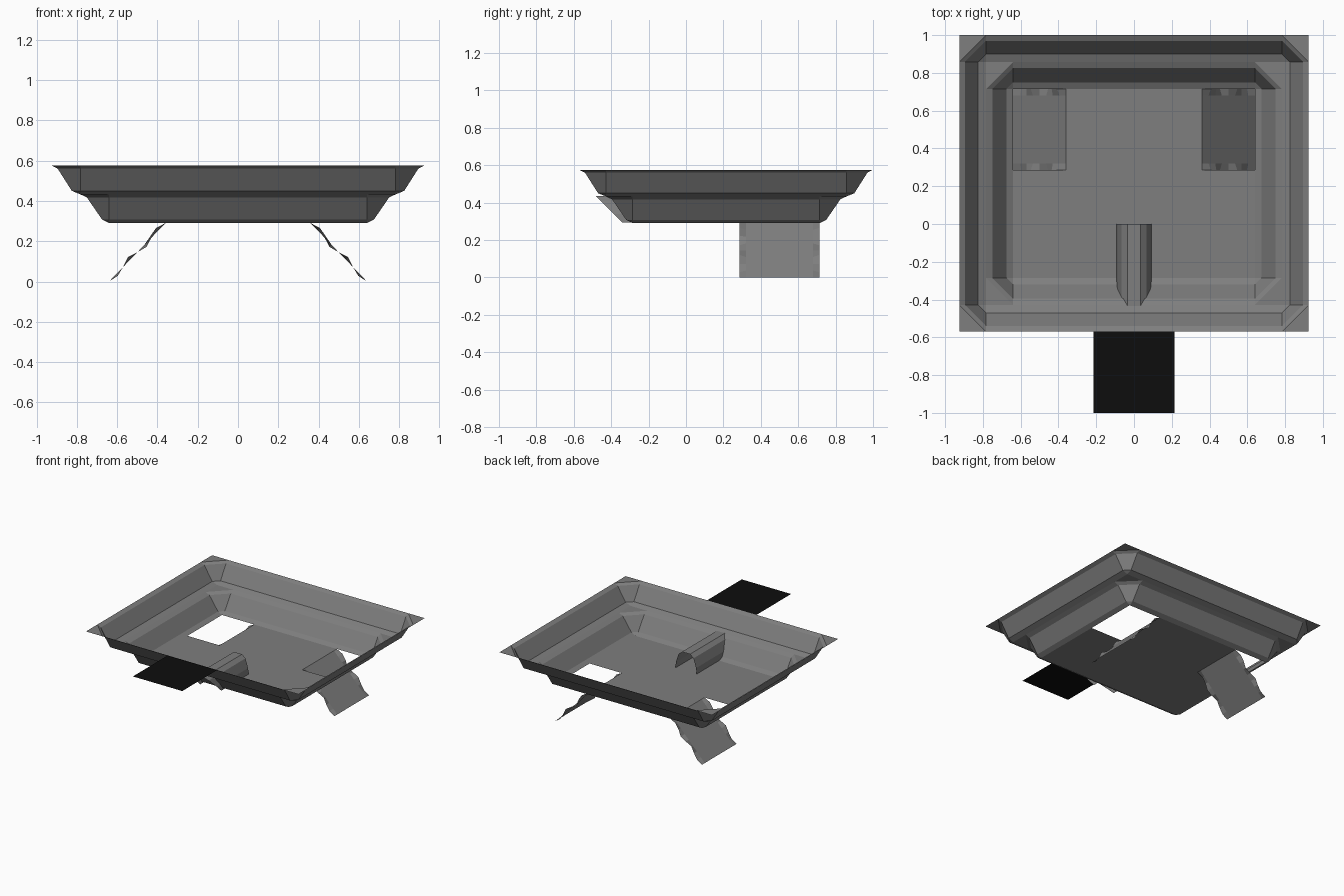
import bpy

if "Cube" in bpy.data.objects:
    bpy.data.objects.remove(bpy.data.objects["Cube"])

CY = 0.215          # y centre of the tray
FLOOR = 0.29        # floor height


def material(name, rgb):
    m = bpy.data.materials.new(name)
    m.diffuse_color = (*rgb, 1.0)
    m.use_nodes = True
    m.node_tree.nodes["Principled BSDF"].inputs["Base Color"].default_value = m.diffuse_color
    return m


GREY = material("grey metal", (0.21, 0.21, 0.21))
BLACK = material("black", (0.004, 0.004, 0.004))


def make(name, verts, faces, mat):
    me = bpy.data.meshes.new(name)
    me.from_pydata(verts, [], faces)
    me.materials.append(mat)
    me.validate()
    ob = bpy.data.objects.new(name, me)
    bpy.context.collection.objects.link(ob)
    return ob


def grid(rows):
    """Join rows of points with quads."""
    n = len(rows[0])
    verts = [p for r in rows for p in r]
    faces = [(i * n + j, i * n + j + 1, (i + 1) * n + j + 1, (i + 1) * n + j)
             for i in range(len(rows) - 1) for j in range(n - 1)]
    return verts, faces


def wall_step(name, a, b, profile):
    """Sloping walls with cut corners, closed by a flat triangle at each top corner."""
    rows = []
    for o, z in profile:
        ring = [(a, -b - o), (a + o, -b), (a + o, b), (a, b + o),
                (-a, b + o), (-a - o, b), (-a - o, -b), (-a, -b - o)]
        rows.append([(x, y + CY, z) for x, y in ring + ring[:1]])
    verts, faces = grid(rows)
    o, z = profile[-1]
    for sx in (-1, 1):
        for sy in (-1, 1):
            k = len(verts)
            verts += [(sx * (a + o), CY + sy * b, z),
                      (sx * (a + o), CY + sy * (b + o), z),
                      (sx * a, CY + sy * (b + o), z)]
            faces.append((k, k + 1, k + 2) if sx * sy > 0 else (k, k + 2, k + 1))
    return make(name, verts, faces, GREY)


# Stepped tray walls
wall_step("lower_wall", 0.64, 0.50,
          [(0, FLOOR), (0.035, 0.308), (0.11, 0.417), (0.143, 0.433)])
wall_step("upper_wall", 0.783, 0.643,
          [(0, 0.433), (0.042, 0.45), (0.112, 0.56), (0.142, 0.575)])

# Floor with an opening in each back corner
xs, ys = (-0.64, -0.36, 0.36, 0.64), (-0.285, 0.285, 0.715)
verts, faces = grid([[(x, y, FLOOR) for x in xs] for y in ys])
make("floor", verts, [f for i, f in enumerate(faces) if i not in (3, 5)], GREY)

# Bent flaps hanging down from the openings, with rippled edges
for side, sx in (("left", -1), ("right", 1)):
    rows = []
    steps = 8
    ripple = (0, 0.012, 0.006, -0.01, 0, 0.012, 0, -0.008, 0)
    for i in range(steps + 1):
        t = i / steps
        x, z, r = 0.36 + 0.28 * t, FLOOR * (1 - t), ripple[i]
        rows.append([(sx * (x + (r if edge else 0)), y, z + (r if edge else 0))
                     for y, edge in ((0.285, 1), (0.32, 0), (0.68, 0), (0.715, 1))])
    verts, faces = grid(rows)
    if sx > 0:
        faces = [f[::-1] for f in faces]
    make(side + "_flap", verts, [f[::-1] for f in faces], GREY)

# Arched channel that runs out through the front wall
arch = [(-0.092, 0.293), (-0.088, 0.34), (-0.065, 0.41), (-0.035, 0.435),
        (0.035, 0.435), (0.065, 0.41), (0.088, 0.34), (0.092, 0.293)]
front = [(x, -0.34 - (z - 0.293), z) for x, z in arch]
back = [(x, 0, z) for x, z in arch]
make("channel", *grid([front, back]), GREY)

# Flat black tab at the front of the rim
make("front_tab", [(-0.215, -1, 0.575), (0.215, -1, 0.575),
                   (0.215, -0.57, 0.575), (-0.215, -0.57, 0.575)],
     [(0, 1, 2, 3)], BLACK)
